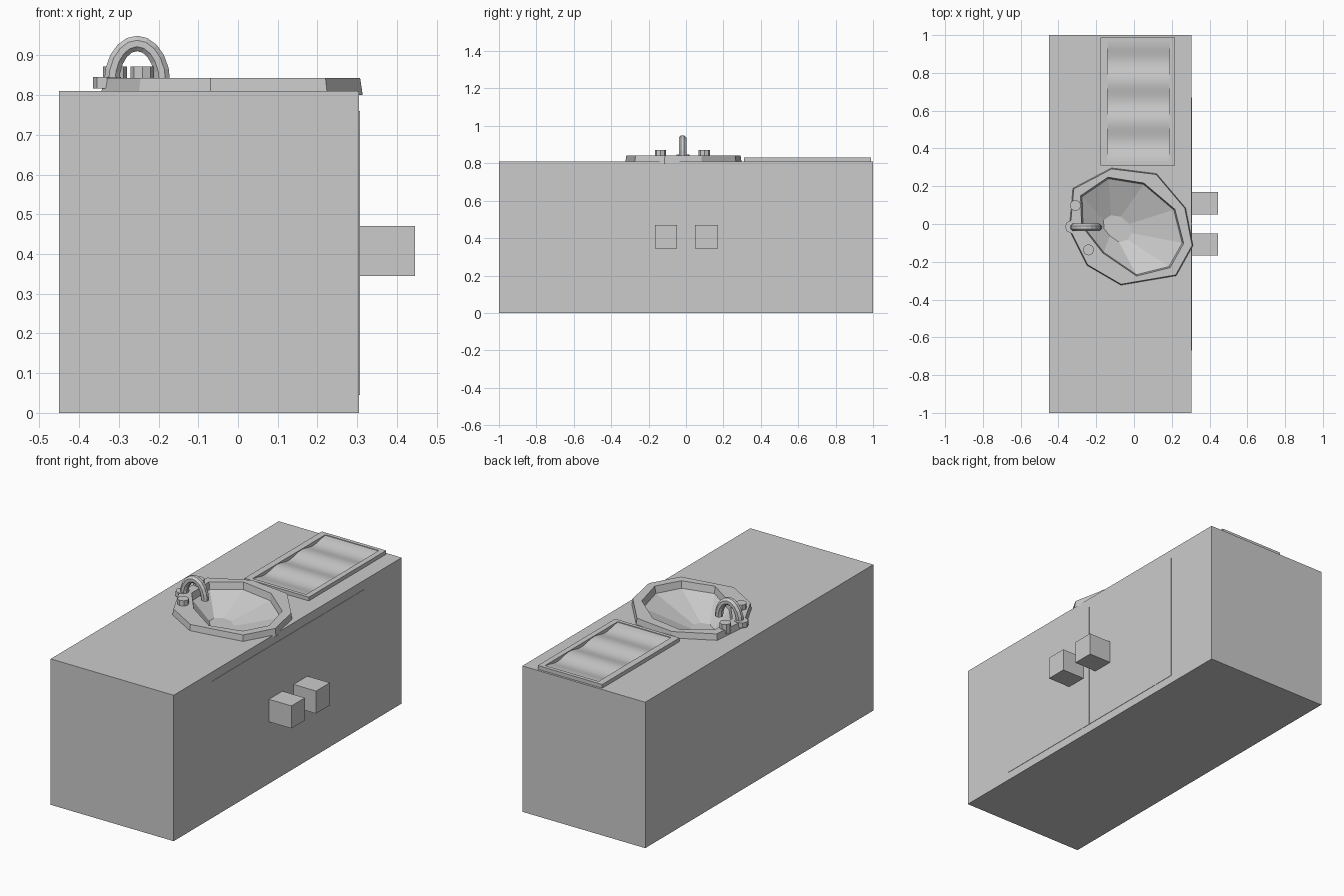
import bpy, bmesh, math
from mathutils import Vector

if "Cube" in bpy.data.objects:
    bpy.data.objects.remove(bpy.data.objects["Cube"])


def finish(bm, name):
    bmesh.ops.recalc_face_normals(bm, faces=bm.faces[:])
    me = bpy.data.meshes.new(name)
    bm.to_mesh(me)
    bm.free()
    ob = bpy.data.objects.new(name, me)
    bpy.context.scene.collection.objects.link(ob)
    return ob


def box(name, lo, hi):
    bm = bmesh.new()
    bmesh.ops.create_cube(bm, size=1)
    for v in bm.verts:
        v.co = Vector([l + (c + 0.5) * (h - l) for l, h, c in zip(lo, hi, v.co)])
    return finish(bm, name)


def loft(name, rings, closed=False):
    """Join rings of equal point count; cap both ends, or join last to first."""
    bm = bmesh.new()
    vs = [[bm.verts.new(p) for p in r] for r in rings]
    n = len(vs[0])
    pairs = list(zip(vs, vs[1:])) + ([(vs[-1], vs[0])] if closed else [])
    for a, b in pairs:
        for i in range(n):
            j = (i + 1) % n
            bm.faces.new((a[i], a[j], b[j], b[i]))
    if not closed:
        bm.faces.new(vs[0])
        bm.faces.new(vs[-1])
    return finish(bm, name)


def cylinder(name, x, y, z0, z1, r, n):
    def ring(z):
        return [(x + r * math.cos(math.tau * i / n), y + r * math.sin(math.tau * i / n), z)
                for i in range(n)]
    return loft(name, [ring(z0), ring(z1)])


def ring_of(pts, z, s=1.0, about=(0, 0), to=None):
    to = to or about
    return [(to[0] + (x - about[0]) * s, to[1] + (y - about[1]) * s, z) for x, y in pts]


TOP = 0.81

# Cabinet with two doors and block handles
cabinet = box("cabinet", (-0.45, -1, 0), (0.305, 1, TOP))
for side, y0, y1, h0, h1 in (("left", -0.67, -0.002, -0.167, -0.049),
                             ("right", 0.002, 0.67, 0.049, 0.17)):
    box(side + "_door", (0.28, y0, 0.045), (0.307, y1, 0.76))
    box(side + "_handle", (0.30, h0, 0.345), (0.445, h1, 0.47))

# Irregular nine-sided basin with raised rim
outer = [(-.12, .298), (.12, .268), (.275, .085), (.314, -.115), (.225, -.275),
         (-.07, -.325), (-.25, -.22), (-.345, -.03), (-.325, .19)]
inner = [(-.135, .24), (.05, .21), (.21, .075), (.255, -.10), (.185, -.225),
         (.013, -.268), (-.16, -.15), (-.27, -.01), (-.275, .145)]
mid, drain = (-0.015, -0.02), (-0.088, -0.026)
loft("basin", [ring_of(outer, 0.80), ring_of(outer, 0.843, 0.98, mid),
               ring_of(inner, 0.843, 1.03, mid), ring_of(inner, 0.805),
               ring_of(inner, 0.725, 0.28, mid, drain)])
bpy.data.objects["basin"].data.polygons[0].select = False

# Hole in the cabinet for the basin
cutter = loft("basin_cutter", [ring_of(inner, 0.72, 0.3, mid, drain),
                               ring_of(inner, 0.80, 1.03, mid),
                               ring_of(inner, 0.90, 1.03, mid)])
cutter.hide_render = True
cutter.hide_set(True)
cut = cabinet.modifiers.new("basin_hole", 'BOOLEAN')
cut.operation = 'DIFFERENCE'
cut.object = cutter
cut.solver = 'EXACT'

# Open the underside cap of the basin
bm = bmesh.new()
basin = bpy.data.objects["basin"]
bm.from_mesh(basin.data)
cap = [f for f in bm.faces if all(abs(v.co.z - 0.80) < 1e-4 for v in f.verts)]
bmesh.ops.delete(bm, geom=cap, context='FACES_ONLY')
bm.to_mesh(basin.data)
bm.free()

# Arched spout
rings = []
for k in range(11):
    t = math.pi * (1 - k / 10)
    c = Vector((-0.254 + 0.064 * math.cos(t), -0.018, 0.832 + 0.098 * math.sin(t)))
    out = Vector((math.cos(t), 0, math.sin(t)))
    rings.append([c + 0.021 * (out * math.cos(a) + Vector((0, 1, 0)) * math.sin(a))
                  for a in (math.tau * (i + .5) / 8 for i in range(8))])
loft("spout", rings)
cylinder("spout_base", -0.33, -0.015, 0.817, 0.846, 0.035, 8)

# Taps
cylinder("left_tap", -0.241, -0.137, 0.82, 0.872, 0.03, 8)
cylinder("right_tap", -0.31, 0.098, 0.82, 0.872, 0.03, 8)


# Draining board frame
def rect(x0, x1, y0, y1, z):
    return [(x0, y0, z), (x1, y0, z), (x1, y1, z), (x0, y1, z)]


loft("drainer_frame", [rect(-.177, .218, .31, .988, 0.805), rect(-.177, .218, .31, .988, 0.831),
                       rect(-.14, .188, .33, .967, 0.831), rect(-.14, .188, .33, .967, 0.805)],
     closed=True)

# Rippled draining surface
bm = bmesh.new()
N = 36
rows = []
for k in range(N + 1):
    y = 0.33 + 0.637 * k / N
    z = 0.8195 + 0.008 * math.cos(math.tau * 3 * k / N)
    rows.append([bm.verts.new((x, y, z)) for x in (-0.14, 0.188)])
for a, b in zip(rows, rows[1:]):
    bm.faces.new((a[0], a[1], b[1], b[0])).smooth = True
finish(bm, "drainer_ripples")
